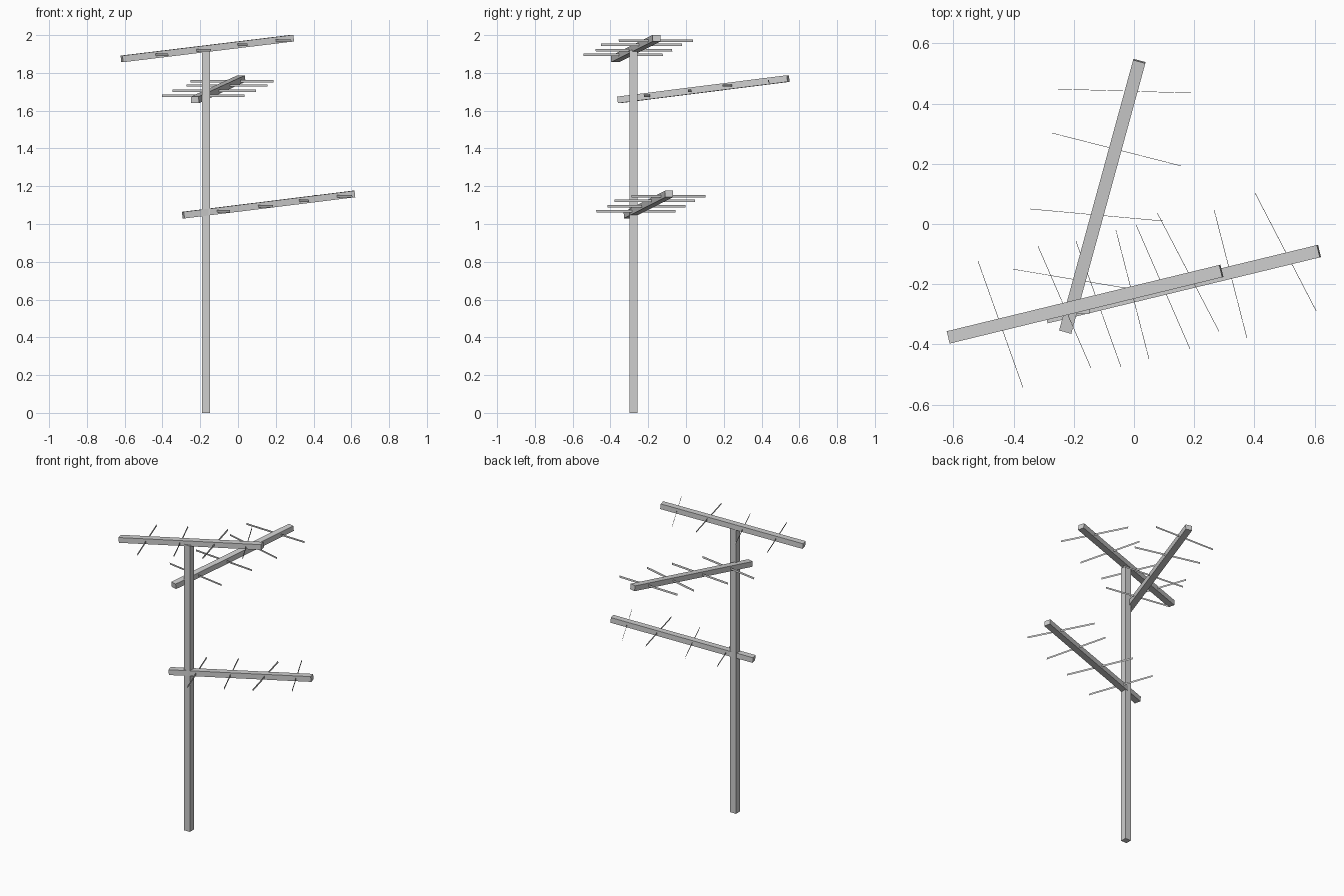
import bpy
from mathutils import Vector, Matrix

cube = bpy.data.objects.get("Cube")
if cube:
    bpy.data.objects.remove(cube)

GREY = (0.62, 0.62, 0.62, 1)
metal = bpy.data.materials.new("light grey metal")
metal.use_nodes = True
metal.diffuse_color = GREY
metal.node_tree.nodes["Principled BSDF"].inputs["Base Color"].default_value = GREY


def make_object(name, verts, faces, matrix):
    mesh = bpy.data.meshes.new(name)
    mesh.from_pydata(verts, [], faces)
    mesh.materials.append(metal)
    obj = bpy.data.objects.new(name, mesh)
    obj.matrix_world = matrix
    bpy.context.collection.objects.link(obj)


def frame(start, end, up):
    """Matrix with x along the part and z near the up direction, centred between the ends."""
    along = (end - start).normalized()
    across = up.cross(along).normalized()
    rot = Matrix((along, across, along.cross(across))).transposed().to_4x4()
    return Matrix.Translation((start + end) / 2) @ rot


def beam(name, start, end, width, height, up):
    h = (end - start).length / 2
    verts = [(x, y, z) for x in (-h, h) for y in (-width / 2, width / 2)
             for z in (-height / 2, height / 2)]
    faces = [(0, 1, 3, 2), (4, 6, 7, 5), (0, 4, 5, 1),
             (2, 3, 7, 6), (0, 2, 6, 4), (1, 5, 7, 3)]
    make_object(name, verts, faces, frame(start, end, up))


def rod(name, start, end, up, height=0.013):
    # thin strip standing square to its boom
    h, v = (end - start).length / 2, height / 2
    verts = [(-h, 0, -v), (h, 0, -v), (h, 0, v), (-h, 0, v)]
    make_object(name, verts, [(0, 1, 2, 3)], frame(start, end, up))


# upright mast
beam("mast", Vector((-0.17, -0.278, 0)), Vector((-0.17, -0.278, 1.92)),
     0.041, 0.043, Vector((1, 0, 0)))

# booms: start, end, and the plan positions of the ends of their cross rods
booms = {
    "top": ((-0.615, -0.376, 1.874), (0.29, -0.156, 1.984), [
        ((-0.518, -0.123), (-0.369, -0.542)), ((-0.319, -0.073), (-0.143, -0.478)),
        ((-0.06, -0.02), (0.05, -0.449)), ((0.077, 0.037), (0.282, -0.356))]),
    "middle": ((-0.228, -0.357, 1.657), (0.018, 0.541, 1.77), [
        ((-0.402, -0.15), (0.034, -0.223)), ((-0.346, 0.05), (0.096, 0.01)),
        ((-0.272, 0.302), (0.156, 0.193)), ((-0.252, 0.448), (0.189, 0.435))]),
    "bottom": ((-0.29, -0.309, 1.047), (0.614, -0.09, 1.159), [
        ((-0.193, -0.056), (-0.043, -0.475)), ((0.007, -0.003), (0.186, -0.415)),
        ((0.266, 0.047), (0.375, -0.379)), ((0.402, 0.103), (0.605, -0.289))]),
}
for level, (start, end, rods) in booms.items():
    start, end = Vector(start), Vector(end)
    span = end - start
    # direction out of the top face of the sloping boom
    boom_up = span.cross(Vector((0, 0, 1)).cross(span)).normalized()
    beam(level + "_boom", start, end, 0.042, 0.035, boom_up)
    for i, (a, b) in enumerate(rods, 1):
        # each rod lies level, at the height of the boom where it crosses
        mid = Vector(((a[0] + b[0]) / 2, (a[1] + b[1]) / 2))
        t = (mid - start.xy).dot(span.xy) / span.xy.length_squared
        z = start.z + t * span.z
        rod(f"{level}_cross_rod_{i}", Vector((*a, z)), Vector((*b, z)), boom_up)
